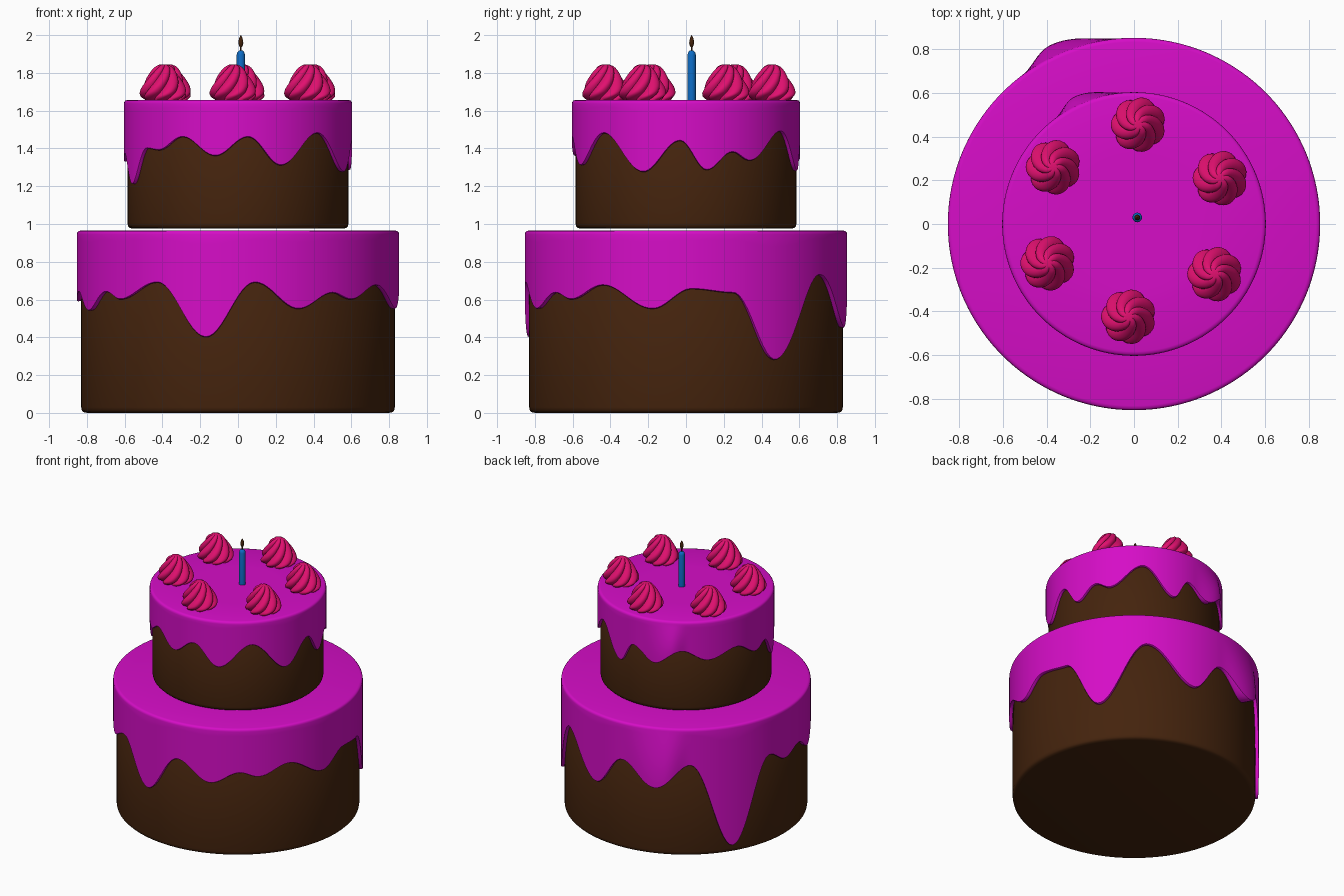
import bpy, bmesh, math

if "Cube" in bpy.data.objects:
    bpy.data.objects.remove(bpy.data.objects["Cube"])

def material(name, rgb):
    m = bpy.data.materials.new(name)
    m.diffuse_color = (*rgb, 1)
    m.use_nodes = True
    m.node_tree.nodes["Principled BSDF"].inputs["Base Color"].default_value = m.diffuse_color
    return m

CAKE = material("chocolate", (0.058, 0.017, 0.004))
ICING = material("magenta icing", (0.67, 0.004, 0.57))
CREAM = material("raspberry cream", (0.75, 0.005, 0.16))
WAX = material("blue wax", (0.004, 0.15, 0.56))


def loft(name, rings, mat, loc=(0, 0, 0), angle=50):
    """Skin closed rings of equal length and cap both ends."""
    bm = bmesh.new()
    vs = [[bm.verts.new(p) for p in ring] for ring in rings]
    n = len(vs[0])
    for a, b in zip(vs, vs[1:]):
        for i in range(n):
            j = (i + 1) % n
            bm.faces.new((a[i], a[j], b[j], b[i]))
    bm.faces.new(vs[0])
    bm.faces.new(vs[-1])
    bmesh.ops.recalc_face_normals(bm, faces=bm.faces)
    me = bpy.data.meshes.new(name)
    bm.to_mesh(me)
    bm.free()
    me.materials.append(mat)
    ob = bpy.data.objects.new(name, me)
    ob.location = loc
    bpy.context.collection.objects.link(ob)
    bpy.ops.object.select_all(action='DESELECT')
    ob.select_set(True)
    bpy.context.view_layer.objects.active = ob
    bpy.ops.object.shade_smooth_by_angle(angle=math.radians(angle))
    return ob


def lathe(name, profile, mat, loc=(0, 0, 0), n=96):
    rings = [[(r * math.cos(2 * math.pi * i / n), r * math.sin(2 * math.pi * i / n), z)
              for i in range(n)] for r, z in profile]
    return loft(name, rings, mat, loc)


def drip_edge(points, deg):
    """Cosine interpolation of the alternating peaks and drips round the rim."""
    pts = [(points[-1][0] - 360, points[-1][1])] + points + [(points[0][0] + 360, points[0][1])]
    for (a, za), (b, zb) in zip(pts, pts[1:]):
        if a <= deg <= b:
            return za + (zb - za) * (1 - math.cos(math.pi * (deg - a) / (b - a))) / 2


def bulge(deg):
    """Where the icing stands away from the wall at the back left."""
    if 94 < deg < 115:
        return (1 - math.cos(math.pi * (deg - 94) / 21)) / 2
    if 115 <= deg < 127:
        return (1 + math.cos(math.pi * (deg - 115) / 12)) / 2
    return 0


def icing(name, r, inner, top, points, swell, n=240):
    # each row: (radius, height above or below, share of the way down to the edge)
    rows = [(r * 0.5, 0, 0), (r - 0.02, 0, 0), (r - 0.008, -0.003, 0), (r - 0.002, -0.01, 0)]
    rows += [(r, -0.02, t / 10) for t in range(0, 10)]
    rows += [(r, 0.004, 1), (r - 0.006, 0, 1), (inner, 0.004, 1)]
    rings = []
    for rad, dz, t in rows:
        ring = []
        for i in range(n):
            deg = 360 * i / n
            low = drip_edge(points, deg)
            out = rad + swell * bulge(deg) * math.sin(t * math.pi / 2) * (rad > inner)
            z = top + (low - top) * t + dz * (1 - t if 0 < t < 1 else 1)
            a = math.radians(deg)
            ring.append((out * math.cos(a), out * math.sin(a), z))
        rings.append(ring)
    ob = loft(name, rings, ICING)
    # drop the cap across the open underside
    bm = bmesh.new()
    bm.from_mesh(ob.data)
    big = [f for f in bm.faces if len(f.verts) > 4]
    low = min(big, key=lambda f: f.calc_center_median().z)
    bmesh.ops.delete(bm, geom=[low], context='FACES_ONLY')
    bm.to_mesh(ob.data)
    bm.free()


def tier(name, r, z0, z1):
    lathe(name, [(r - 0.03, z0), (r - 0.012, z0 + 0.004), (r - 0.003, z0 + 0.013),
                 (r, z0 + 0.03), (r, z1 - 0.02), (r - 0.02, z1)], CAKE, n=128)


# cake tiers
tier("lower_tier", 0.83, 0.0, 0.95)
tier("upper_tier", 0.585, 0.975, 1.64)

# dripping icing: (angle in degrees, height of the edge)
icing("lower_icing", 0.853, 0.828, 0.965, [
    (2, .655), (17, .635), (33.5, .28), (56, .73), (79, .45), (94, .68), (111, .53),
    (127, .69), (147, .06), (167, .67), (178, .59), (189, .64), (202, .54), (215, .64),
    (223, .60), (240, .69), (258.5, .40), (276, .69), (292, .55), (306, .635),
    (314.5, .60), (329, .675), (348, .55)], 0.052)
icing("upper_icing", 0.604, 0.583, 1.657, [
    (10.5, 1.285), (24, 1.38), (34, 1.335), (56, 1.49), (77, 1.28), (88, 1.43),
    (104, 1.34), (121, 1.44), (140, 1.36), (160, 1.42), (178, 1.33), (188, 1.37),
    (202, 1.21), (217, 1.40), (226, 1.39), (241, 1.46), (258.5, 1.36), (275, 1.46),
    (292, 1.31), (314, 1.48), (338, 1.275), (357, 1.44)], 0.04)


# piped cream swirls: lobed rings that twist as they rise
def swirl(name, loc, lobes=7, n=84, steps=20):
    prof = [(0.100, 0), (0.123, 0.02), (0.127, 0.04), (0.118, 0.07), (0.102, 0.10),
            (0.083, 0.13), (0.066, 0.155), (0.046, 0.178), (0.022, 0.189), (0.004, 0.190)]
    rings = []
    for s in range(steps + 1):
        f = s / steps * (len(prof) - 1)
        k = min(int(f), len(prof) - 2)
        f -= k
        r = prof[k][0] * (1 - f) + prof[k + 1][0] * f
        z = prof[k][1] * (1 - f) + prof[k + 1][1] * f
        ring = []
        for i in range(n):
            a = 2 * math.pi * i / n
            rr = r * (0.76 + 0.24 * abs(math.cos(lobes * a / 2)) ** 0.8)
            a += math.radians(125) * s / steps
            ring.append((rr * math.cos(a), rr * math.sin(a), z))
        rings.append(ring)
    loft(name, rings, CREAM, loc, 60)


for i, (x, y) in enumerate([(.02, .455), (.395, .21), (.37, -.23), (-.025, -.425),
                            (-.395, -.18), (-.37, .26)]):
    swirl(f"cream_swirl_{i + 1}", (x, y, 1.655))

# candle, wick and flame
spot = (0.015, 0.03, 0)
lathe("candle", [(0.022, 1.65), (0.022, 1.895), (0.019, 1.908), (0.010, 1.918)], WAX, spot, 24)
lathe("wick", [(0.004, 1.91), (0.004, 1.945)], CAKE, spot, 12)
lathe("flame", [(0.003, 1.934), (0.009, 1.942), (0.013, 1.957), (0.012, 1.972),
                (0.007, 1.988), (0.001, 2.0)], CAKE, spot, 20)
